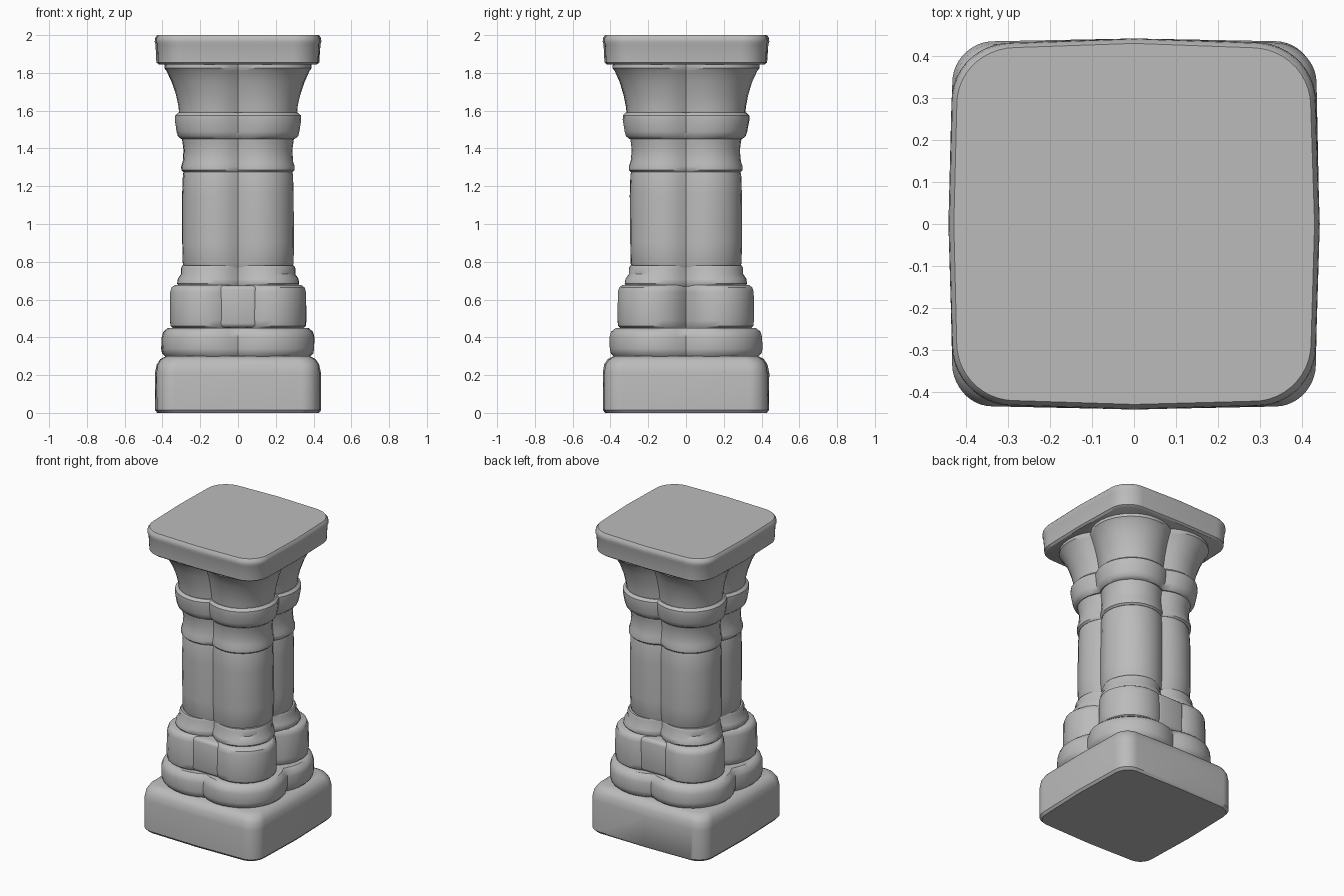
import bpy, bmesh
from math import asin, sqrt, sin, cos, pi, radians
from mathutils import Vector, Matrix, noise

if "Cube" in bpy.data.objects:
    bpy.data.objects.remove(bpy.data.objects["Cube"], do_unlink=True)

stone = bpy.data.materials.new("grey stone")
stone.use_nodes = True
GREY = (0.5, 0.5, 0.5, 1)
stone.diffuse_color = GREY
stone.node_tree.nodes["Principled BSDF"].inputs["Base Color"].default_value = GREY


def section(reach, c, steps=12, bow=0.0):
    """Outline of four corner circles: a clover if they overlap, else a rounded square."""
    r = reach - c
    lobed = r > c
    over = asin(c / r) if lobed else 0
    middle = c + sqrt(r * r - c * c) if lobed else reach + bow
    quarter = [Vector((middle, 0, 0))]
    for i in range(steps):
        t = (i + 1) / (steps + 1) if lobed else i / (steps - 1)
        a = -over + t * (pi / 2 + 2 * over)
        quarter.append(Vector((c + r * cos(a), c + r * sin(a), 0)))
    return [Matrix.Rotation(q * pi / 2, 3, "Z") @ p for q in range(4) for p in quarter]


def finish(bm, name, angle=38):
    """Roughen slightly like hewn stone, then make a smooth shaded object."""
    for v in bm.verts:
        n = noise.noise(v.co * 5)
        v.co.x *= 1 + 0.012 * n
        v.co.y *= 1 + 0.012 * n
    bmesh.ops.recalc_face_normals(bm, faces=bm.faces)
    mesh = bpy.data.meshes.new(name)
    bm.to_mesh(mesh)
    bm.free()
    mesh.materials.append(stone)
    obj = bpy.data.objects.new(name, mesh)
    bpy.context.collection.objects.link(obj)
    bpy.ops.object.select_all(action="DESELECT")
    obj.select_set(True)
    bpy.context.view_layer.objects.active = obj
    bpy.ops.object.shade_smooth_by_angle(angle=radians(angle))
    return obj


def tier(name, c, profile, bow=0.0):
    """Loft the outline through (height, reach) pairs; c is the circle offset."""
    bm = bmesh.new()
    widest = max(reach for z, reach in profile)
    rings = []
    for z, reach in profile:
        pts = section(reach, c * reach / widest, bow=bow)
        rings.append([bm.verts.new((p.x, p.y, z)) for p in pts])
    for low, high in zip(rings, rings[1:]):
        for i in range(len(low)):
            j = (i + 1) % len(low)
            bm.faces.new((low[i], low[j], high[j], high[i]))
    bm.faces.new(rings[0][::-1])
    bm.faces.new(rings[-1])
    return finish(bm, name)


# Square foot and stepped base
tier("plinth", 0.335, [(0, 0.42), (0.015, 0.432), (0.21, 0.432), (0.255, 0.424),
                       (0.285, 0.405), (0.3, 0.375)], bow=0.008)
tier("lower_step", 0.14, [(0.295, 0.38), (0.315, 0.4), (0.34, 0.405), (0.4, 0.404),
                          (0.43, 0.395), (0.45, 0.37)])
tier("block_course", 0.168, [(0.445, 0.34), (0.46, 0.357), (0.49, 0.361), (0.64, 0.36),
                             (0.665, 0.352), (0.677, 0.335)])
tier("base_moulding", 0.135, [(0.67, 0.315), (0.685, 0.324), (0.71, 0.32), (0.735, 0.303),
                              (0.765, 0.303), (0.78, 0.296)])

# Clustered shaft and collar
tier("shaft", 0.108, [(0.77, 0.285), (0.79, 0.293), (0.9, 0.296), (1.15, 0.296),
                      (1.26, 0.292), (1.285, 0.286)])
tier("collar", 0.11, [(1.275, 0.29), (1.285, 0.3), (1.305, 0.3), (1.33, 0.292),
                      (1.39, 0.287), (1.43, 0.292), (1.47, 0.298)])
tier("ring", 0.115, [(1.45, 0.3), (1.465, 0.318), (1.49, 0.325), (1.55, 0.335),
                     (1.575, 0.334), (1.59, 0.318)])

# Flared capital and top slab
tier("capital", 0.145, [(1.57, 0.312), (1.62, 0.316), (1.68, 0.328), (1.75, 0.35),
                        (1.81, 0.378), (1.825, 0.39), (1.845, 0.388), (1.855, 0.37)])
tier("top_slab", 0.29, [(1.845, 0.41), (1.855, 0.422), (1.95, 0.427), (1.965, 0.432),
                        (1.985, 0.43), (2.0, 0.42)], bow=0.009)

# Keystone blocks set into the front and back grooves
for name, side in (("front_block", -1), ("back_block", 1)):
    bm = bmesh.new()
    bmesh.ops.create_cube(bm, size=1)
    bmesh.ops.scale(bm, vec=(0.2, 0.14, 0.222), verts=bm.verts)
    bmesh.ops.translate(bm, vec=(0, side * 0.275, 0.563), verts=bm.verts)
    bmesh.ops.bevel(bm, geom=bm.edges[:], offset=0.022, segments=3, profile=0.5, affect="EDGES")
    finish(bm, name)
